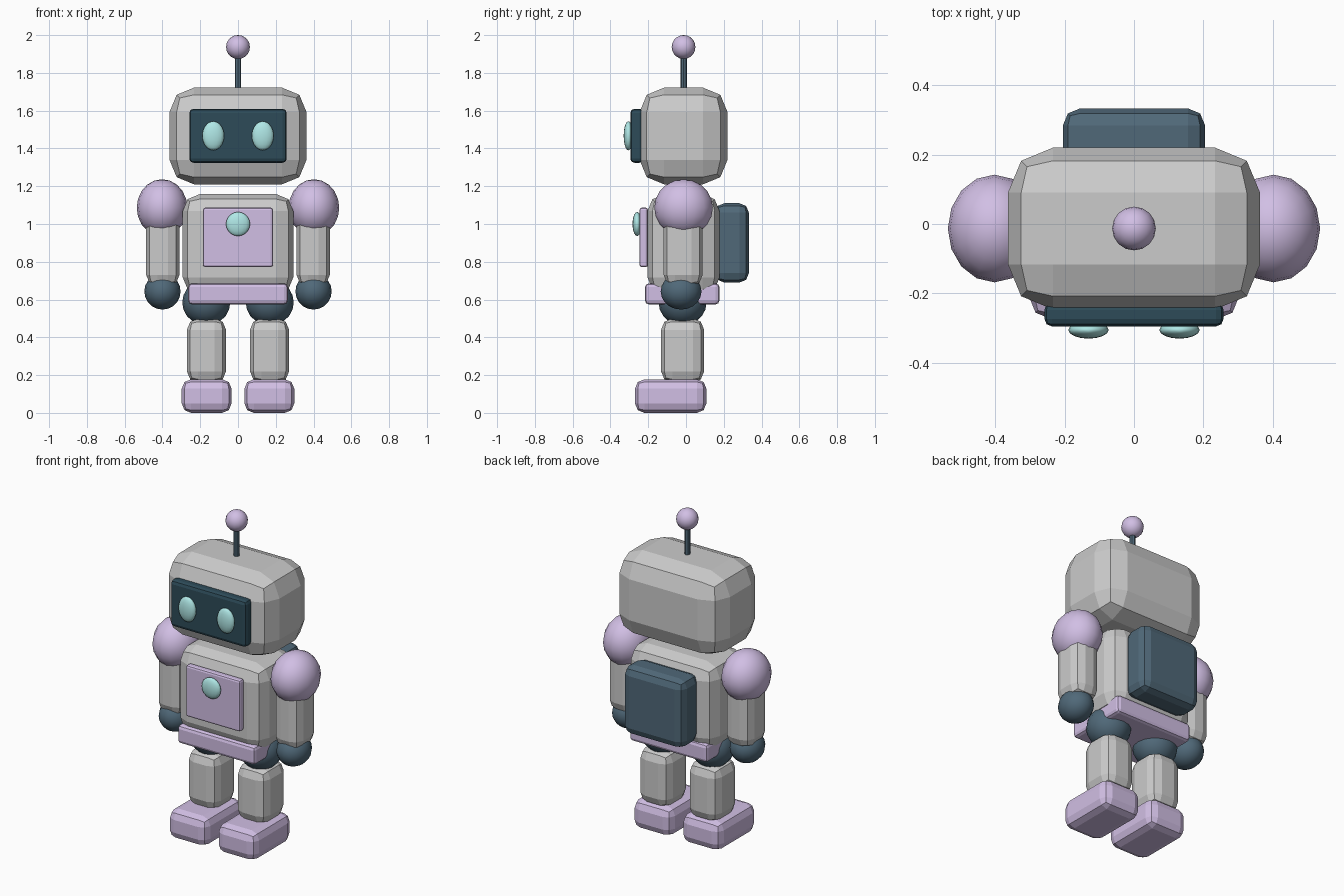
import bpy, bmesh
from mathutils import Matrix, Vector

if "Cube" in bpy.data.objects:
    bpy.data.objects.remove(bpy.data.objects["Cube"])

Y0 = -0.013  # depth of the body's centre line


def material(name, rgb):
    m = bpy.data.materials.new(name)
    m.diffuse_color = (*rgb, 1)
    m.use_nodes = True
    m.node_tree.nodes["Principled BSDF"].inputs["Base Color"].default_value = m.diffuse_color
    return m


SHELL = material("shell", (0.73, 0.76, 0.745))
LILAC = material("lilac", (0.64, 0.52, 0.78))
SLATE = material("slate", (0.08, 0.14, 0.19))
SCREEN = material("screen", (0.026, 0.07, 0.098))
GLOW = material("glow", (0.43, 0.80, 0.79))


def finish(name, bm, loc, mat, smooth=False):
    me = bpy.data.meshes.new(name)
    bm.to_mesh(me)
    bm.free()
    me.materials.append(mat)
    for p in me.polygons:
        p.use_smooth = smooth
    ob = bpy.data.objects.new(name, me)
    ob.location = loc
    bpy.context.collection.objects.link(ob)
    return ob


def box(name, loc, size, bevel, mat):
    bm = bmesh.new()
    bmesh.ops.create_cube(bm, size=1, matrix=Matrix.Diagonal((*size, 1)))
    ob = finish(name, bm, loc, mat)
    mod = ob.modifiers.new("rounded", 'BEVEL')
    mod.width = bevel
    mod.segments = 2
    return ob


def ball(name, loc, radii, mat):
    bm = bmesh.new()
    bmesh.ops.create_uvsphere(bm, u_segments=16, v_segments=10, radius=1,
                              matrix=Matrix.Diagonal((*radii, 1)))
    return finish(name, bm, loc, mat, True)


# Head, face screen and antenna
box("head", (0, Y0, 1.466), (0.726, 0.466, 0.512), 0.13, SHELL)
box("face_screen", (0, -0.26, 1.467), (0.516, 0.07, 0.286), 0.022, SCREEN)
bm = bmesh.new()
bmesh.ops.create_cone(bm, cap_ends=True, segments=8, radius1=0.017,
                      radius2=0.017, depth=0.24)
finish("antenna_rod", bm, (0, Y0, 1.79), SLATE)
ball("antenna_ball", (0, Y0, 1.937), (0.063, 0.063, 0.063), LILAC)

# Torso, chest panel, belt and backpack
box("torso", (0, Y0, 0.893), (0.586, 0.382, 0.53), 0.09, SHELL)
box("chest_panel", (0, -0.224, 0.929), (0.37, 0.044, 0.315), 0.012, LILAC)
ball("chest_button", (0, -0.259, 1.0), (0.064, 0.024, 0.064), GLOW)
box("belt", (0, -0.02, 0.63), (0.528, 0.394, 0.111), 0.02, LILAC)
box("backpack", (0, 0.243, 0.9), (0.41, 0.18, 0.42), 0.05, SLATE)

# Paired parts
for side, s in (("left", 1), ("right", -1)):
    ball(f"{side}_eye", (s * 0.131, -0.305, 1.467), (0.058, 0.025, 0.077), GLOW)
    ball(f"{side}_shoulder", (s * 0.402, Y0, 1.086), (0.134, 0.155, 0.151), LILAC)
    box(f"{side}_arm", (s * 0.398, -0.015, 0.865), (0.176, 0.206, 0.39), 0.06, SHELL)
    ball(f"{side}_hand", (s * 0.4, -0.026, 0.643), (0.096, 0.108, 0.096), SLATE)
    ball(f"{side}_hip", (s * 0.168, -0.018, 0.585), (0.127, 0.127, 0.122), SLATE)
    box(f"{side}_leg", (s * 0.167, -0.018, 0.33), (0.207, 0.228, 0.34), 0.06, SHELL)
    box(f"{side}_foot", (s * 0.166, -0.081, 0.089), (0.264, 0.378, 0.178), 0.05, LILAC)
